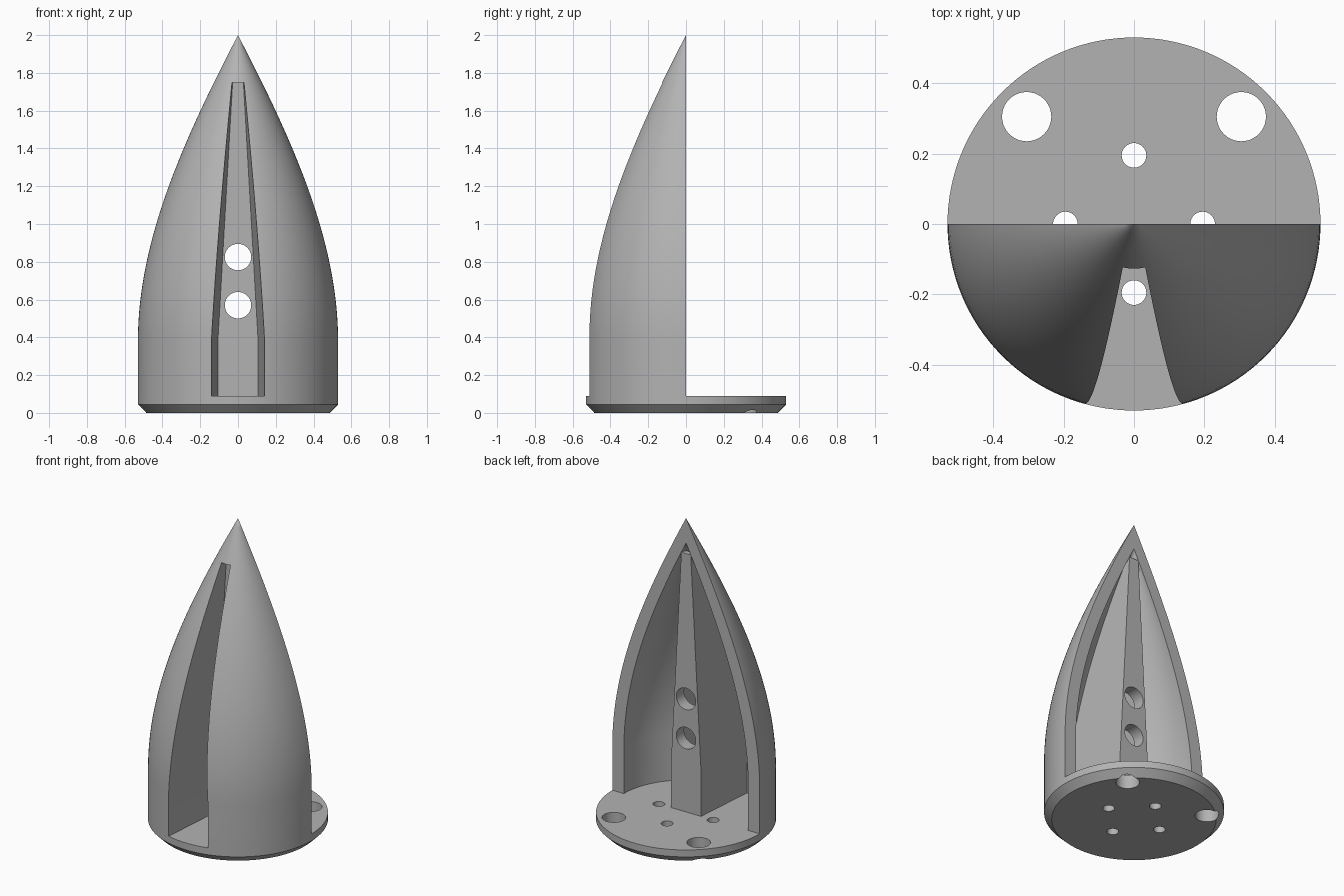
import bpy, bmesh, math

if "Cube" in bpy.data.objects:
    bpy.data.objects.remove(bpy.data.objects["Cube"])

SHOULDER, TIP, R, WALL = 0.38, 2.0, 0.53, 0.083
PLATE_TOP = 0.09

grey = bpy.data.materials.new("plain_grey")
grey.diffuse_color = (0.45, 0.45, 0.45, 1)
grey.use_nodes = True
grey.node_tree.nodes["Principled BSDF"].inputs["Base Color"].default_value = grey.diffuse_color


def make(name, bm):
    bmesh.ops.recalc_face_normals(bm, faces=bm.faces)
    me = bpy.data.meshes.new(name)
    bm.to_mesh(me)
    bm.free()
    ob = bpy.data.objects.new(name, me)
    me.materials.append(grey)
    bpy.context.collection.objects.link(ob)
    return ob


def lathe(name, profile, start, sweep, steps):
    """Revolve a closed (r, z) outline; partial sweeps get end caps."""
    bm = bmesh.new()
    full = sweep > 6.28
    rings = []
    for i in range(steps if full else steps + 1):
        a = start + sweep * i / steps
        rings.append([bm.verts.new((r * math.cos(a), r * math.sin(a), z)) for r, z in profile])
    n = len(profile)
    for i in range(steps):
        p, q = rings[i], rings[(i + 1) % len(rings)]
        for j in range(n):
            k = (j + 1) % n
            if profile[j][0] == 0 and profile[k][0] == 0:
                continue
            bm.faces.new((p[j], q[j], q[k], p[k]))
    if not full:
        bm.faces.new(rings[0])
        bm.faces.new(rings[-1])
    bmesh.ops.remove_doubles(bm, verts=bm.verts, dist=1e-5)
    return make(name, bm)


def wedge(name, sections, y0, y1, flare=0.08):
    """Tapered block: sections are (z, half width at y = 0), widening to the front."""
    bm = bmesh.new()
    rings = []
    for z, w in sections:
        a, b = w - flare * y0, w - flare * y1
        rings.append([bm.verts.new(c) for c in ((-a, y0, z), (a, y0, z), (b, y1, z), (-b, y1, z))])
    for p, q in zip(rings, rings[1:]):
        for j in range(4):
            k = (j + 1) % 4
            bm.faces.new((p[j], p[k], q[k], q[j]))
    bm.faces.new(rings[0])
    bm.faces.new(rings[-1])
    return make(name, bm)


def drill(x, y, z, r, depth, along_y=False):
    bpy.ops.mesh.primitive_cylinder_add(vertices=40, radius=r, depth=depth, location=(x, y, z),
                                        rotation=(math.pi / 2 if along_y else 0, 0, 0))
    return bpy.context.object


def boolean(ob, cutter, op='DIFFERENCE', keep=False):
    m = ob.modifiers.new("cut", 'BOOLEAN')
    m.object, m.operation, m.solver = cutter, op, 'EXACT'
    bpy.context.view_layer.objects.active = ob
    bpy.ops.object.modifier_apply(modifier=m.name)
    if not keep:
        bpy.data.objects.remove(cutter)


def radius(z):
    """Nose curve: straight skirt, then a smooth curve to the pointed tip."""
    u = max(0, (z - SHOULDER) / (TIP - SHOULDER))
    return R * (2 * u**3 - 3 * u**2 + 1) + (u**2 - u**3) * 0.842


# Base plate with bevelled underside and drilled holes
plate = lathe("base_plate", [(0, 0), (0.485, 0), (R, 0.045), (R, PLATE_TOP), (0, PLATE_TOP)],
              0, 2 * math.pi, 128)
for x, y, r in [(0.195, 0, 0.035), (-0.195, 0, 0.035), (0, 0.195, 0.035), (0, -0.195, 0.035),
                (0.305, 0.305, 0.07), (-0.305, 0.305, 0.07)]:
    boolean(plate, drill(x, y, 0.05, r, 0.4))

# Hollow half nose shell
N = 32
heights = [PLATE_TOP] + [SHOULDER + (TIP - SHOULDER) * i / N for i in range(N + 1)]
outer = [(max(0, radius(z)) if z < TIP else 0, z) for z in heights]
apex = next(z / 1000 for z in range(1000, 2000) if radius(z / 1000) < WALL)
inner_z = [PLATE_TOP] + [SHOULDER + (apex - SHOULDER) * i / N for i in range(N)]
inner = [(radius(z) - WALL, z) for z in inner_z] + [(0, apex)]
shell = lathe("nose_shell", outer + inner[::-1], math.pi, math.pi, 64)

# Blade channel: thin walls and a back strip, trimmed to sit inside the shell
channel = wedge("blade_channel", [(PLATE_TOP, 0.108), (SHOULDER, 0.108), (1.77, 0.034)], 0, -0.6)
core = [(r - WALL / 2, z) for r, z in outer if r > WALL / 2 + 0.01]
core = [(0, 0), (core[0][0], 0)] + core + [(0, core[-1][1])]
boolean(channel, lathe("core", core, 0, 2 * math.pi, 96), 'INTERSECT')

# Front slot through shell and channel
slot = wedge("slot_cutter", [(-0.1, 0.1), (SHOULDER, 0.1), (1.75, 0.022)], -0.08, -0.7)
boolean(shell, slot, keep=True)
boolean(channel, slot)

# Two bolt holes through the back strip
for z in (0.57, 0.825):
    boolean(channel, drill(0, 0, z, 0.07, 0.4, True))

for ob in (plate, shell, channel):
    bpy.ops.object.select_all(action='DESELECT')
    ob.select_set(True)
    bpy.context.view_layer.objects.active = ob
    bpy.ops.object.shade_smooth_by_angle(angle=math.radians(25))
